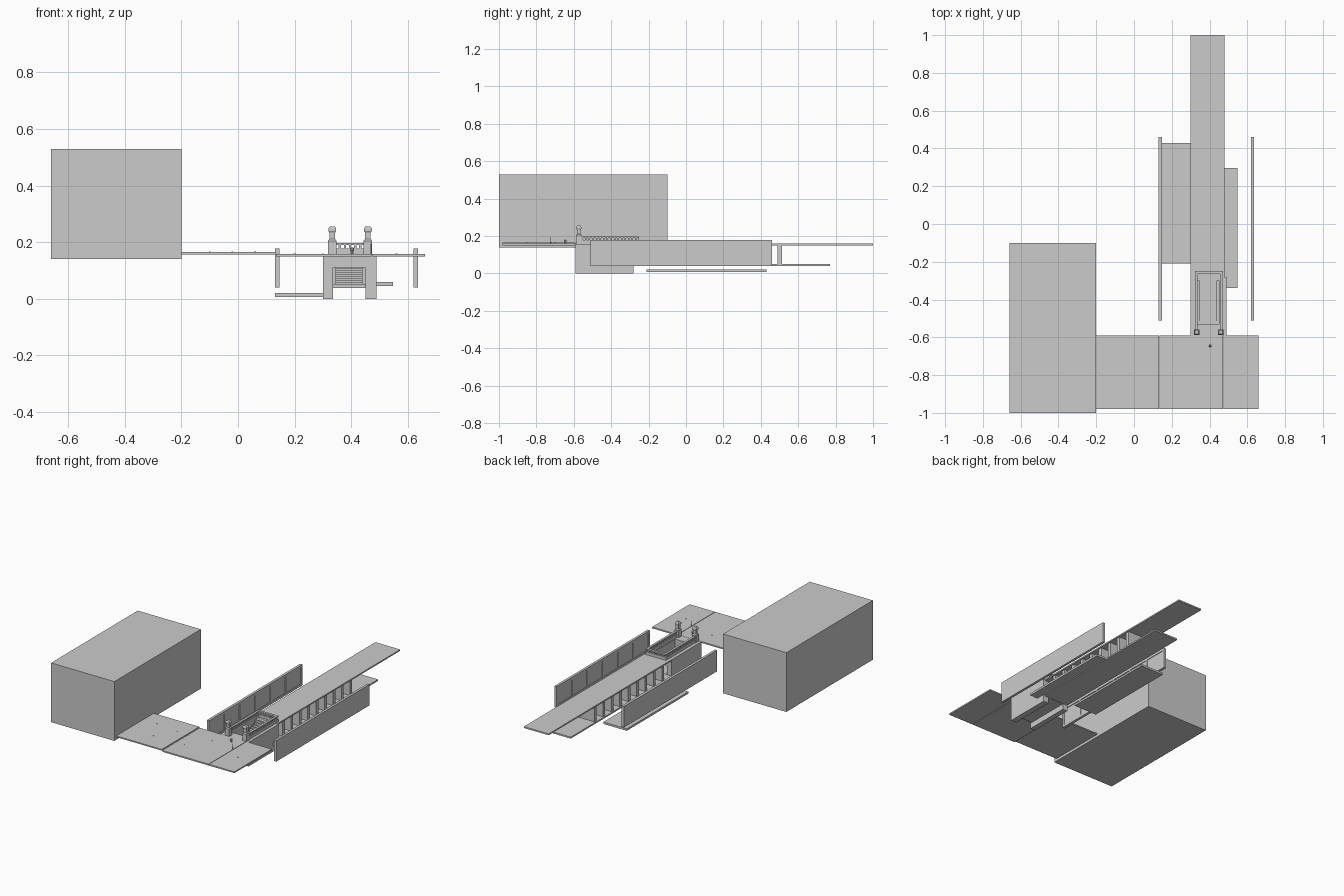
import bpy, bmesh, math

if "Cube" in bpy.data.objects:
    bpy.data.objects.remove(bpy.data.objects["Cube"])


def finish(name, bm):
    bmesh.ops.recalc_face_normals(bm, faces=bm.faces[:])
    me = bpy.data.meshes.new(name)
    bm.to_mesh(me)
    bm.free()
    ob = bpy.data.objects.new(name, me)
    bpy.context.collection.objects.link(ob)
    return ob


def add_box(bm, x0, x1, y0, y1, z0, z1):
    vs = bmesh.ops.create_cube(bm, size=1)['verts']
    for v in vs:
        v.co.x = x0 + (v.co.x + .5) * (x1 - x0)
        v.co.y = y0 + (v.co.y + .5) * (y1 - y0)
        v.co.z = z0 + (v.co.z + .5) * (z1 - z0)


def boxes(name, *items):
    bm = bmesh.new()
    for b in items:
        add_box(bm, *b)
    return finish(name, bm)


def lathe(name, x, y, profile, sides=12, turn=0.0):
    """Stack of rings given as (radius, z)."""
    bm = bmesh.new()
    rings = []
    for r, z in profile:
        rings.append([bm.verts.new((x + r * math.cos(turn + i * math.tau / sides),
                                    y + r * math.sin(turn + i * math.tau / sides), z))
                      for i in range(sides)])
    for a, b in zip(rings, rings[1:]):
        for i in range(sides):
            j = (i + 1) % sides
            bm.faces.new((a[i], a[j], b[j], b[i]))
    bm.faces.new(rings[0])
    bm.faces.new(rings[-1])
    return finish(name, bm)


# Large building block and the paving in front
boxes("building_block", (-.66, -.20, -1, -.10, .14, .53))
boxes("paving_left", (-.20, .132, -.98, -.59, .157, .165))
boxes("paving_middle", (.135, .472, -.98, -.59, .15, .159))
boxes("paving_right", (.475, .66, -.98, -.59, .15, .159))

# Small studs scattered on the paving
for i, (x, y, z) in enumerate([(-.1, -.7, .165), (-.02, -.85, .165), (.06, -.72, .165),
                               (.2, -.84, .159), (.3, -.7, .159), (.56, -.8, .159)]):
    lathe(f"paving_stud_{i}", x, y, [(.003, z - .001), (.003, z + .002)], 8)

# Little post and signpole
lathe("small_figure", .403, -.645, [(.006, .158), (.004, .168), (.007, .172), (.007, .178), (.003, .182)], 8)
lathe("thin_pole", .47, -.725, [(.002, .158), (.002, .195)], 6)

# Gatehouse with a passage below and an open stairwell above
boxes("gatehouse",
      (.30, .335, -.59, -.28, 0, .158), (.45, .49, -.59, -.28, 0, .158),
      (.335, .45, -.59, -.53, .11, .158), (.335, .45, -.30, -.28, .11, .158),
      (.335, .45, -.58, -.28, .038, .052))

# Stair running from the upper deck down to the lower one
steps = 14
boxes("stair", *[(.345, .44,
                  -.53 + i * .23 / steps, -.53 + (i + 1) * .23 / steps + .002,
                  .045 + i * .1 / steps, .058 + i * .1 / steps) for i in range(steps)])

# Bridge decks and cross supports
boxes("upper_deck", (.30, .48, -.28, 1, .15, .159))
boxes("lower_deck", (.30, .48, -.28, .77, .04, .05))
boxes("deck_supports", *[(.308, .472, y - .012, y + .012, .05, .15)
                         for y in [-.2 + .0875 * i for i in range(9)]])

# Side floor plates
boxes("left_floor", (.13, .30, -.21, .43, .007, .02))
boxes("right_floor", (.48, .547, -.34, .297, .046, .06))


# Side walls, plain outside with framed panels inside
def wall(name, out, inn):
    s = 1 if inn > out else -1
    mid = inn - s * .004
    lo, hi = sorted((out, mid))
    a, b = sorted((mid, inn))
    parts = [(lo, hi, -.51, .46, .04, .178),
             (a, b, -.51, .46, .04, .055), (a, b, -.51, .46, .163, .178)]
    n = 6
    for i in range(n + 1):
        y = -.51 + i * (.97 - .014) / n
        parts.append((a, b, y, y + .014, .055, .163))
    boxes(name, *parts)


wall("left_wall", .13, .147)
wall("right_wall", .636, .62)

# Balustrade: base rail, top rail, balusters on three sides
rail = []
for z0, z1 in ((.158, .178), (.19, .198)):
    rail += [(.322, .337, -.57, -.25, z0, z1), (.455, .470, -.57, -.25, z0, z1),
             (.337, .455, -.265, -.25, z0, z1)]
for i in range(16):
    y = -.555 + i * .0192
    for x in (.329, .463):
        rail.append((x - .004, x + .004, y - .004, y + .004, .178, .19))
for i in range(7):
    x = .342 + i * .018
    rail.append((x - .004, x + .004, -.262, -.253, .178, .19))
boxes("balustrade", *rail)

# Pair of gate pillars with moulded caps
q = math.sqrt(2)
for side, x in (("left", .333), ("right", .459)):
    prof = [(.015, .158), (.015, .205), (.010, .212), (.010, .234),
            (.014, .24), (.014, .248), (.009, .256)]
    lathe(f"{side}_gate_pillar", x, -.573, [(r * q, z) for r, z in prof], 4, math.pi / 4)
